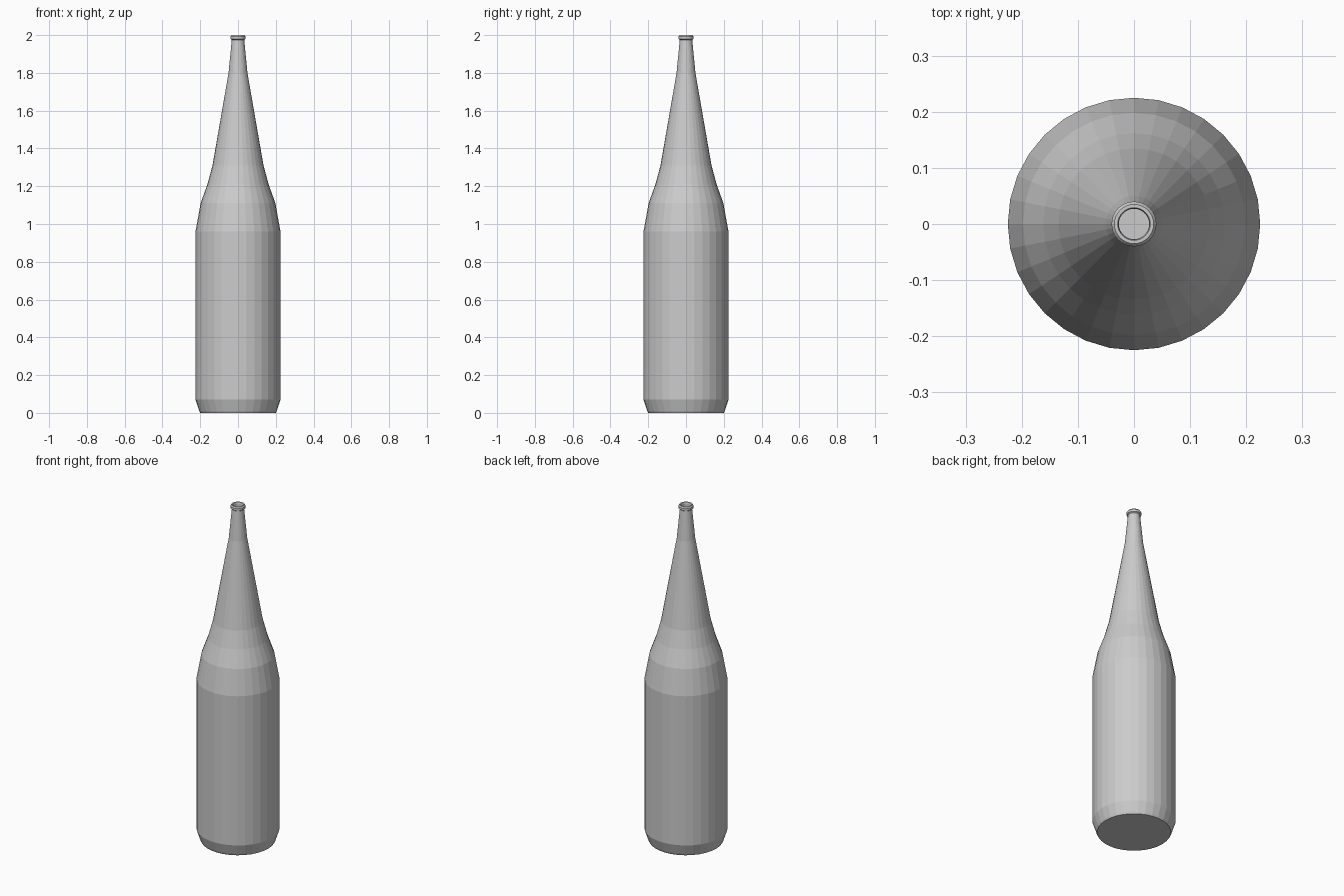
import bpy, bmesh
from math import sin, cos, pi

if "Cube" in bpy.data.objects:
    bpy.data.objects.remove(bpy.data.objects["Cube"])

SIDES = 32


def lathe(name, profile):
    """Revolve (radius, z) points round z and cap both ends."""
    bm = bmesh.new()
    rings = [[bm.verts.new((r * cos(2 * pi * i / SIDES), r * sin(2 * pi * i / SIDES), z))
              for i in range(SIDES)] for r, z in profile]
    for low, high in zip(rings, rings[1:]):
        for i in range(SIDES):
            j = (i + 1) % SIDES
            bm.faces.new((low[i], low[j], high[j], high[i]))
    bm.faces.new(rings[0][::-1])
    bm.faces.new(rings[-1])
    bmesh.ops.recalc_face_normals(bm, faces=bm.faces)
    mesh = bpy.data.meshes.new(name)
    bm.to_mesh(mesh)
    bm.free()
    obj = bpy.data.objects.new(name, mesh)
    bpy.context.collection.objects.link(obj)
    return obj


# Chamfered base and straight body
base = [(0.20, 0.0), (0.205, 0.01), (0.225, 0.07), (0.225, 0.96)]
# Shoulder and tapering neck
neck = [(0.198, 1.11), (0.162, 1.21), (0.135, 1.31), (0.05, 1.80), (0.033, 1.975)]
# Rolled lip and the mouth opening
lip = [(0.040, 1.98), (0.040, 1.993), (0.035, 2.0), (0.029, 2.0), (0.027, 1.99), (0.027, 1.90)]

lathe("bottle", base + neck + lip)
